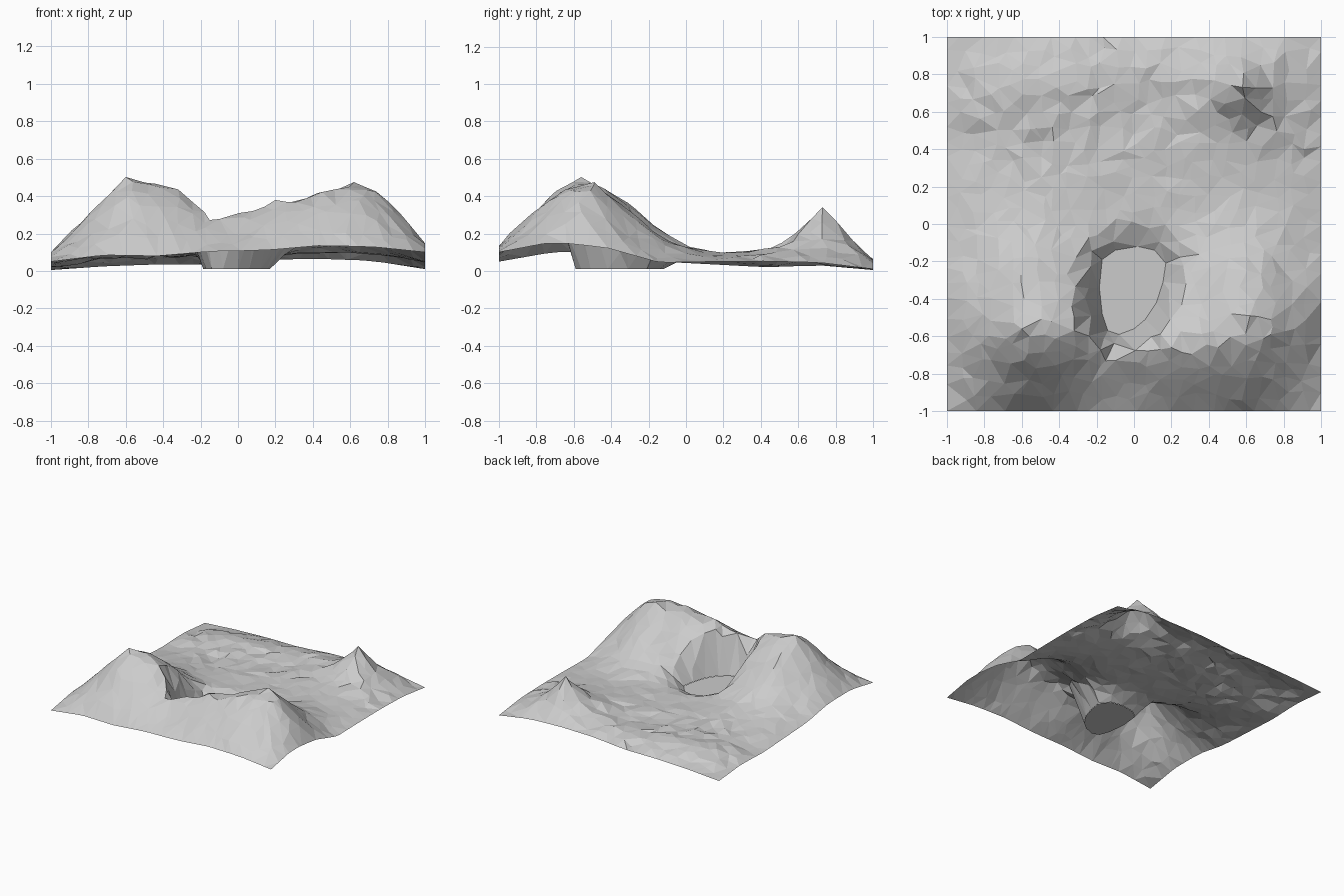
import bpy, random
from mathutils import Vector
from mathutils.geometry import delaunay_2d_cdt

if "Cube" in bpy.data.objects:
    bpy.data.objects.remove(bpy.data.objects["Cube"])

random.seed(4)
LAKE_Z = 0.008

# Height profiles along the four borders, evenly spaced from -1 to 1
front = [.05, .085, .08, .105, .11, .135, .13, .10]
back = [.005, .025, .035, .035, .06, .065, .055, .01]
left = [.05, .10, .10, .05, .035, .02, .03, .005]
right = [.10, .155, .125, .045, .05, .052, .045, .01]

# Landmarks: two front massifs joined by a saddle, and a lone back peak
ridges = [(-.6, -.56, .50), (-.44, -.52, .465), (-.32, -.57, .43),
          (-.18, -.76, .26), (.03, -.74, .28), (.2, -.66, .38),
          (.45, -.66, .42), (.62, -.49, .48), (.74, -.55, .43),
          (.86, -.56, .32), (.58, .73, .34)]
flanks = [(-.8, -.58, .30), (-.6, -.75, .385), (-.25, -.87, .20), (.02, -.87, .19),
          (.3, -.85, .25), (.65, -.78, .34), (-.6, -.3, .36), (-.35, -.28, .27),
          (-.6, -.08, .17), (-.3, -.08, .12), (.58, -.28, .31), (.58, -.07, .15),
          (.3, -.35, .20), (.28, -.1, .10), (-.82, -.25, .16), (.82, -.25, .16),
          (.58, .53, .14), (.76, .73, .16), (.38, .72, .15), (.58, .89, .17)]
plain = [(0, 0, .08), (-.5, .2, .095), (0, .25, .085), (.5, .2, .095), (-.65, .72, .11),
         (-.5, .45, .07), (0, .82, .11), (0, .58, .065), (-.35, .82, .10)]
shore = [(-.17, -.19), (-.1, -.14), (.02, -.12), (.11, -.14), (.17, -.21), (.155, -.31),
         (.12, -.42), (.06, -.51), (0, -.56), (-.08, -.59), (-.14, -.57),
         (-.17, -.48), (-.185, -.34)]


def lerp_profile(p, t):
    f = (t + 1) / 2 * (len(p) - 1)
    i = min(int(f), len(p) - 2)
    return p[i] + (p[i + 1] - p[i]) * (f - i)


def solve(a, b):
    n = len(b)
    m = [row[:] + [v] for row, v in zip(a, b)]
    for i in range(n):
        k = max(range(i, n), key=lambda r: abs(m[r][i]))
        m[i], m[k] = m[k], m[i]
        for r in range(i + 1, n):
            f = m[r][i] / m[i][i]
            if f:
                m[r] = [u - f * v for u, v in zip(m[r], m[i])]
    x = [0] * n
    for i in reversed(range(n)):
        x[i] = (m[i][n] - sum(m[i][j] * x[j] for j in range(i + 1, n))) / m[i][i]
    return x


# Smooth surface through all landmarks
marks = ridges + flanks + plain
for i in range(8):
    t = -1 + 2 * i / 7
    marks += [(t, -1, front[i]), (t, 1, back[i])]
    if 0 < i < 7:
        marks += [(-1, t, left[i]), (1, t, right[i])]
P = [Vector(m[:2]) for m in marks]
weights = solve([[(p - q).length for q in P] + [1] for p in P] + [[1] * len(P) + [0]],
                [m[2] for m in marks] + [0])


def shore_info(p):
    """Distance to the shore and whether p lies in the lake."""
    dist, inside = 9, False
    for i, b in enumerate(shore):
        a, b = Vector(shore[i - 1]), Vector(b)
        t = max(0, min(1, (p - a).dot(b - a) / (b - a).length_squared))
        dist = min(dist, (p - a - (b - a) * t).length)
        if (a.y > p.y) != (b.y > p.y) and p.x < a.x + (p.y - a.y) / (b.y - a.y) * (b.x - a.x):
            inside = not inside
    return dist, inside


def height(p):
    if abs(p.y) > .999:
        return lerp_profile(front if p.y < 0 else back, p.x)
    if abs(p.x) > .999:
        return lerp_profile(left if p.x < 0 else right, p.y)
    z = weights[-1] + sum(w * (p - q).length for w, q in zip(weights, P))
    rough = .014 if p.y > .35 else .007
    z += random.uniform(-rough, rough)
    # steep walls in front, a gentle bank behind the lake
    k = min(1, shore_info(p)[0] / (.11 if p.y < -.2 else .15))
    return max(.01, LAKE_Z + (z - LAKE_Z) * k ** .85)


# Scatter irregular points: shore, peaks, then a jittered grid
pts = [Vector(s) for s in shore] + [Vector(r[:2]) for r in ridges]
fixed = list(pts[len(shore):])
N = 24
for i in range(N + 1):
    for j in range(N + 1):
        x, y = -1 + 2 * i / N, -1 + 2 * j / N
        if 0 < i < N:
            x += random.uniform(-.03, .03)
        if 0 < j < N:
            y += random.uniform(-.03, .03)
        p = Vector((x, y))
        d, inside = shore_info(p)
        if not inside and d > .035 and all((p - q).length > .04 for q in fixed):
            pts.append(p)

n = len(shore)
verts, _, faces = delaunay_2d_cdt(pts, [(i, (i + 1) % n) for i in range(n)], [], 0, 1e-5)[:3]


def add_object(name, vs, fs):
    me = bpy.data.meshes.new(name)
    me.from_pydata(vs, [], fs)
    me.update()
    ob = bpy.data.objects.new(name, me)
    bpy.context.collection.objects.link(ob)
    return ob


# Faceted land with a hole for the lake
land = [list(f) for f in faces
        if not shore_info(sum((verts[i] for i in f), Vector((0, 0))) / len(f))[1]]
add_object("terrain", [(v.x, v.y, height(v)) for v in verts], land)

# Flat lake surface
ring = [(x, y, LAKE_Z) for x, y in reversed(shore)]
add_object("lake", ring, [list(range(n))])
